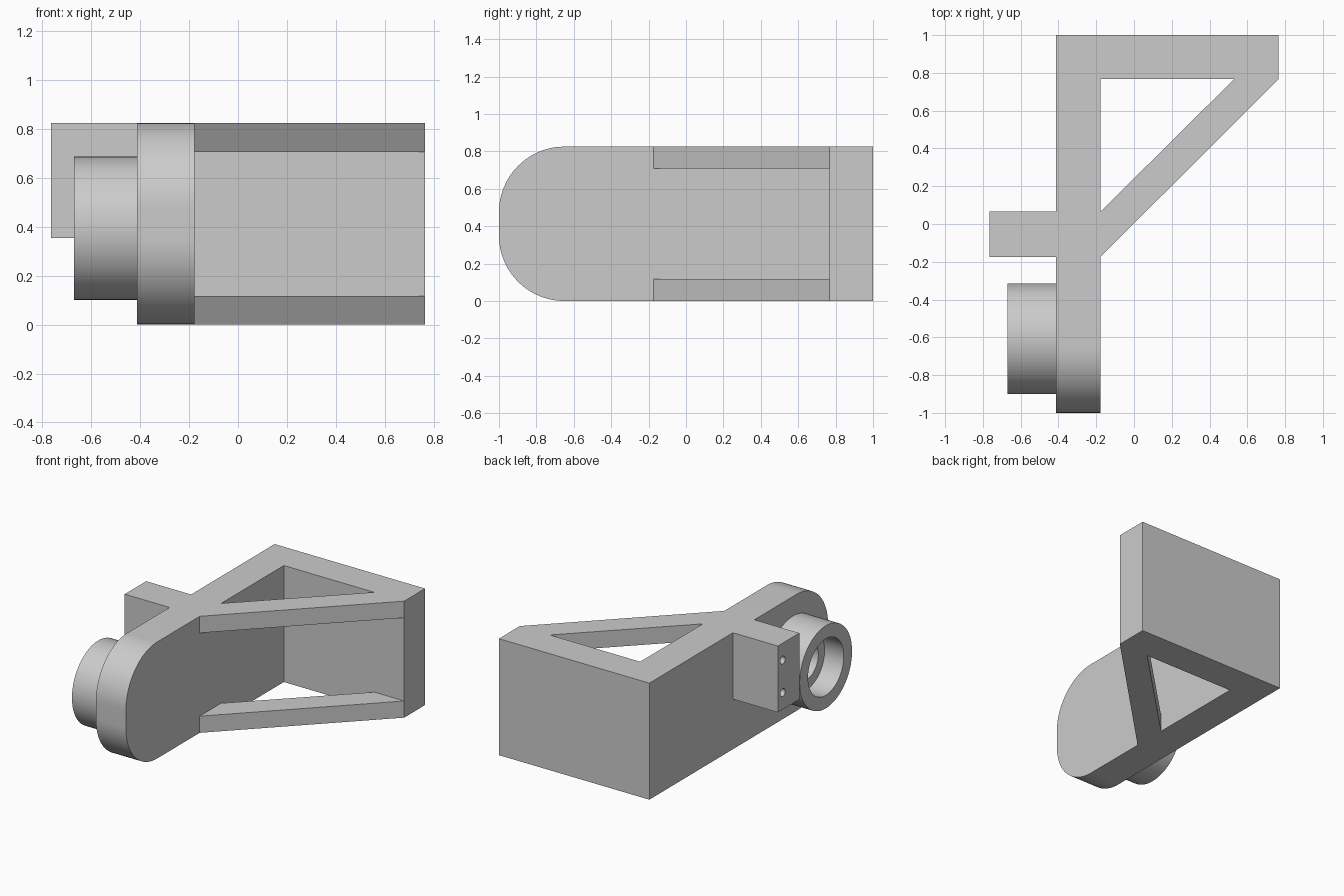
import bpy, bmesh
from math import sin, cos, pi, radians
from mathutils import Vector

if "Cube" in bpy.data.objects:
    bpy.data.objects.remove(bpy.data.objects["Cube"], do_unlink=True)

HEIGHT = 0.825
WALL_L, WALL_R = -0.413, -0.178      # arm wall, outer and inner x
BACK, BACK_IN = 1.0, 0.767           # rear wall, outer and inner y
TAB_X, TAB_Y0, TAB_Y1 = -0.765, -0.175, 0.065
BOSS_X, BOSS_Y, BOSS_Z = -0.67, -0.608, 0.394


def prism(name, points, offset):
    """Extrude a closed 3D outline along an offset."""
    bm = bmesh.new()
    face = bm.faces.new([bm.verts.new(p) for p in points])
    out = bmesh.ops.extrude_face_region(bm, geom=[face])
    moved = [g for g in out["geom"] if isinstance(g, bmesh.types.BMVert)]
    bmesh.ops.translate(bm, verts=moved, vec=Vector(offset))
    bmesh.ops.recalc_face_normals(bm, faces=bm.faces)
    mesh = bpy.data.meshes.new(name)
    bm.to_mesh(mesh)
    bm.free()
    obj = bpy.data.objects.new(name, mesh)
    bpy.context.collection.objects.link(obj)
    return obj


def box(name, x, y, z):
    base = [(x[0], y[0], z[0]), (x[1], y[0], z[0]), (x[1], y[1], z[0]), (x[0], y[1], z[0])]
    return prism(name, base, (0, 0, z[1] - z[0]))


def rod(name, x0, x1, y, z, radius, sides=64):
    """Cylinder lying along x."""
    ring = [(x0, y + radius * cos(2 * pi * i / sides), z + radius * sin(2 * pi * i / sides))
            for i in range(sides)]
    return prism(name, ring, (x1 - x0, 0, 0))


def combine(target, other, operation):
    mod = target.modifiers.new(operation.title(), "BOOLEAN")
    mod.object, mod.operation, mod.solver = other, operation, "EXACT"
    bpy.context.view_layer.objects.active = target
    bpy.ops.object.modifier_apply(modifier=mod.name)
    bpy.data.objects.remove(other, do_unlink=True)


# Arm wall with a rounded front end
R, STEPS = 0.35, 24
outline = [(WALL_L, BACK, 0)]
for centre_z, start in ((R, -pi / 2), (HEIGHT - R, pi)):
    for i in range(STEPS + 1):
        a = -pi / 2 - i * pi / 2 / STEPS if start < 0 else pi - i * pi / 2 / STEPS
        outline.append((WALL_L, -1 + R + R * cos(a), centre_z + R * sin(a)))
outline.append((WALL_L, BACK, HEIGHT))
body = prism("wall_bracket", outline, (WALL_R - WALL_L, 0, 0))

# Rear wall
combine(body, box("rear_wall", (WALL_L, 0.765), (BACK_IN, BACK), (0, HEIGHT)), "UNION")

# Diagonal braces, bottom and top
BRACE = 0.118
for z in (0, HEIGHT - BRACE):
    plan = [(WALL_R, TAB_Y0), (0.765, BACK_IN), (0.53, BACK_IN), (WALL_R, TAB_Y1)]
    combine(body, prism("brace", [(x, y, z) for x, y in plan], (0, 0, BRACE)), "UNION")

# Side tab and round boss
combine(body, box("tab", (TAB_X, WALL_L), (TAB_Y0, TAB_Y1), (0.355, HEIGHT)), "UNION")
combine(body, rod("boss", BOSS_X, WALL_L, BOSS_Y, BOSS_Z, 0.293), "UNION")

# Stepped bore in the boss
combine(body, rod("bore", BOSS_X - 0.1, BOSS_X + 0.15, BOSS_Y, BOSS_Z, 0.2), "DIFFERENCE")
combine(body, rod("inner_bore", BOSS_X - 0.1, WALL_L, BOSS_Y, BOSS_Z, 0.13), "DIFFERENCE")

# Screw holes in the tab
for z in (0.475, 0.705):
    combine(body, rod("screw_hole", TAB_X - 0.1, -0.5, 0.01, z, 0.028, 24), "DIFFERENCE")

# Merge flat faces, then shade the curves smooth
bm = bmesh.new()
bm.from_mesh(body.data)
bmesh.ops.remove_doubles(bm, verts=bm.verts, dist=0.0001)
bmesh.ops.dissolve_limit(bm, angle_limit=radians(0.2), verts=bm.verts, edges=bm.edges)
bm.to_mesh(body.data)
bm.free()
bpy.ops.object.select_all(action="DESELECT")
body.select_set(True)
bpy.context.view_layer.objects.active = body
bpy.ops.object.shade_smooth_by_angle(angle=radians(30))
